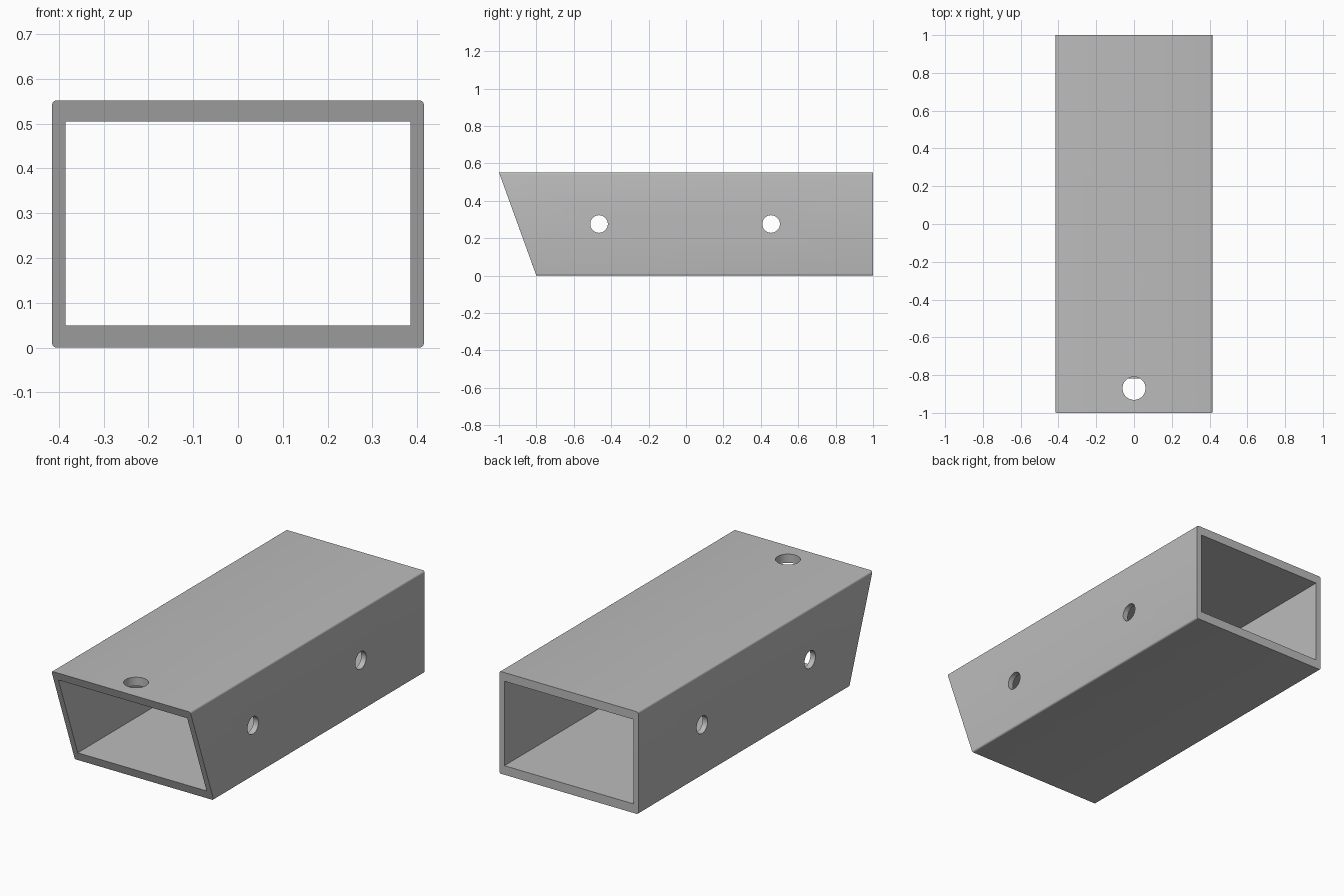
import bpy, bmesh, math
from mathutils import Matrix

cube = bpy.data.objects.get("Cube")
if cube:
    bpy.data.objects.remove(cube, do_unlink=True)

W, H, L = 0.415, 0.552, 1.0      # half width, height, half length
SLANT = 0.2                      # setback of the bottom front edge
RADIUS = 0.01                    # rounding of the long edges

metal = bpy.data.materials.new("grey_metal")
metal.use_nodes = True
GREY = (0.5, 0.5, 0.5, 1)
metal.diffuse_color = GREY
metal.node_tree.nodes["Principled BSDF"].inputs["Base Color"].default_value = GREY


def make_object(name, bm):
    mesh = bpy.data.meshes.new(name)
    bmesh.ops.recalc_face_normals(bm, faces=bm.faces)
    bm.to_mesh(mesh)
    bm.free()
    mesh.materials.append(metal)
    obj = bpy.data.objects.new(name, mesh)
    bpy.context.collection.objects.link(obj)
    return obj


def box(name, low, high):
    bm = bmesh.new()
    bmesh.ops.create_cube(bm, size=1)
    for v in bm.verts:
        v.co = [(a + b) / 2 + c * (b - a) for a, b, c in zip(low, high, v.co)]
    return make_object(name, bm)


def cylinder(name, centre, radius, depth, axis=None):
    turn = Matrix.Rotation(math.pi / 2, 4, axis) if axis else Matrix()
    bm = bmesh.new()
    bmesh.ops.create_cone(bm, cap_ends=True, segments=48, radius1=radius, radius2=radius,
                          depth=depth, matrix=Matrix.Translation(centre) @ turn)
    return make_object(name, bm)


# Outer body: rounded rectangle swept along y, with a slanted front end
bm = bmesh.new()
profile = []
for i, (sx, sz) in enumerate([(1, 1), (-1, 1), (-1, -1), (1, -1)]):
    for k in range(5):
        a = math.pi / 2 * (i + k / 4)
        x = sx * (W - RADIUS) + RADIUS * math.cos(a)
        z = H / 2 + sz * (H / 2 - RADIUS) + RADIUS * math.sin(a)
        profile.append((x, z))
front = [bm.verts.new((x, -L + SLANT * (1 - z / H), z)) for x, z in profile]
back = [bm.verts.new((x, L, z)) for x, z in profile]
bm.faces.new(front)
bm.faces.new(back[::-1])
for i in range(len(profile)):
    j = (i + 1) % len(profile)
    bm.faces.new((front[i], front[j], back[j], back[i]))
tube = make_object("rectangular_tube", bm)

# Hollow interior, two cross holes through both sides, one hole in the top wall
cutters = [
    box("bore_cutter", (-0.385, -1.5, 0.049), (0.385, 1.5, 0.505)),
    cylinder("front_cross_hole_cutter", (0, -0.465, H / 2), 0.047, 2, 'Y'),
    cylinder("rear_cross_hole_cutter", (0, 0.455, H / 2), 0.047, 2, 'Y'),
    cylinder("top_hole_cutter", (0, -0.87, H), 0.061, 0.3),
]
for cutter in cutters:
    cutter.hide_render = True
    mod = tube.modifiers.new(cutter.name, 'BOOLEAN')
    mod.operation = 'DIFFERENCE'
    mod.solver = 'EXACT'
    mod.object = cutter

# Bake the cuts and drop the cutters
bpy.context.view_layer.update()
depsgraph = bpy.context.evaluated_depsgraph_get()
tube_mesh = bpy.data.meshes.new_from_object(tube.evaluated_get(depsgraph))
tube.modifiers.clear()
tube.data = tube_mesh
for cutter in cutters:
    bpy.data.objects.remove(cutter, do_unlink=True)

# Smooth rounded edges and holes, keep corners sharp
bpy.ops.object.select_all(action='DESELECT')
tube.select_set(True)
bpy.context.view_layer.objects.active = tube
bpy.ops.object.shade_smooth_by_angle(angle=math.radians(30))
